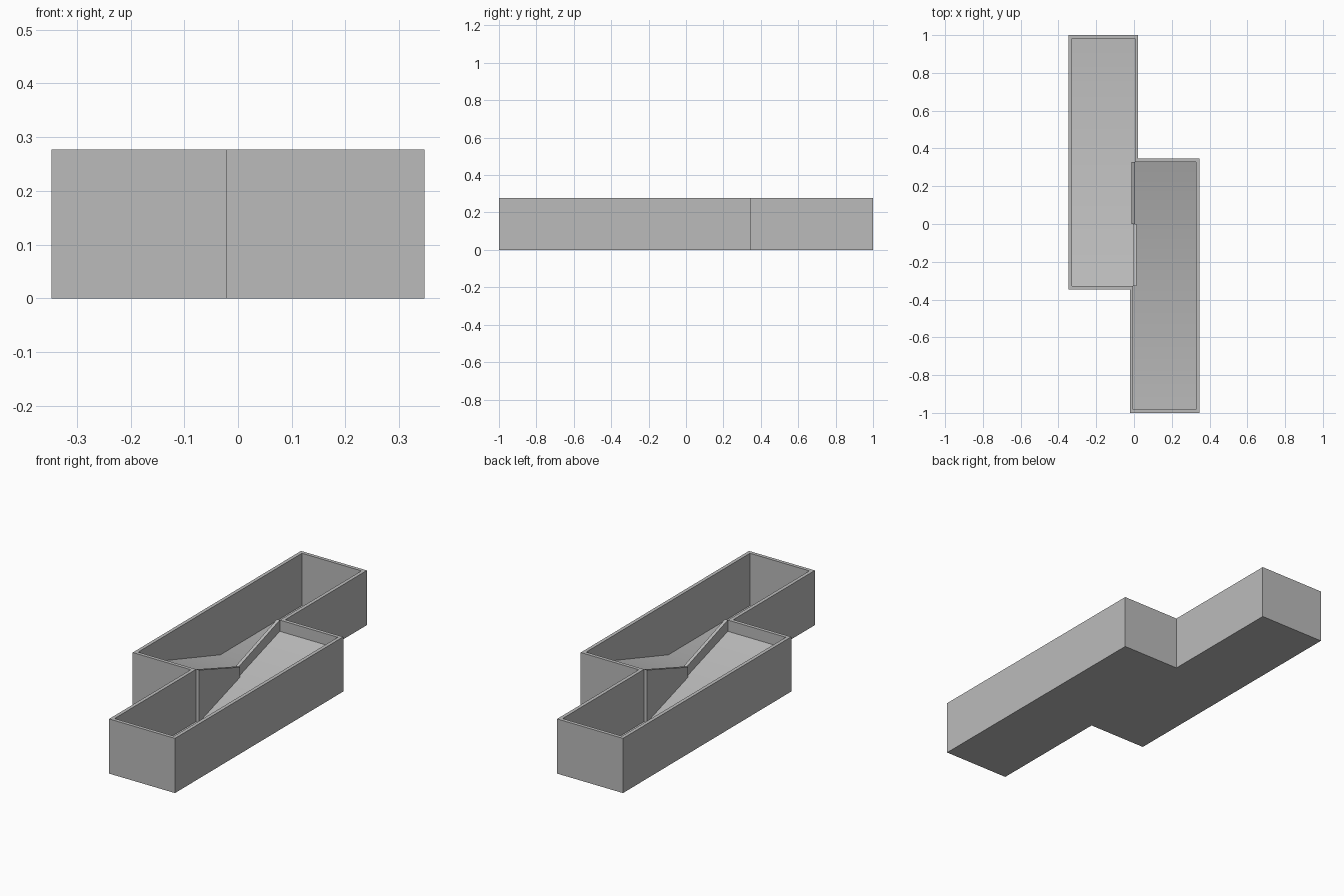
import bpy
import bmesh
from math import pi
from mathutils import Matrix

cube = bpy.data.objects.get("Cube")
if cube:
    bpy.data.objects.remove(cube, do_unlink=True)

HEIGHT = 0.277
WALL = 0.018
FLOOR = 0.012
RAMP_TOP = 0.22
NOTCH = 0.166
SIDE, END, STEP = 0.347, 1.0, 0.022
IN_SIDE, IN_END, IN_STEP = SIDE - WALL, END - WALL, STEP - WALL

grey = bpy.data.materials.new("plain grey")
grey.use_nodes = True
grey.diffuse_color = (0.5, 0.5, 0.5, 1)
grey.node_tree.nodes["Principled BSDF"].inputs["Base Color"].default_value = (0.5, 0.5, 0.5, 1)


def finish(name, bm, turned=False):
    """Turn a bmesh into a shaded object, optionally spun half a turn about z."""
    if turned:
        bmesh.ops.transform(bm, matrix=Matrix.Rotation(pi, 4, "Z"), verts=bm.verts)
    mesh = bpy.data.meshes.new(name)
    bm.to_mesh(mesh)
    bm.free()
    mesh.materials.append(grey)
    obj = bpy.data.objects.new(name, mesh)
    bpy.context.collection.objects.link(obj)
    bpy.ops.object.select_all(action="DESELECT")
    obj.select_set(True)
    bpy.context.view_layer.objects.active = obj
    bpy.ops.object.shade_smooth_by_angle(angle=pi / 6)
    return obj


def outline(side, end, step):
    """Footprint of two offset rectangles; the second half is the first spun round."""
    half = [(-step, -end), (side, -end), (side, side), (step, side)]
    return half + [(-x, -y) for x, y in half]


# Casing: outer sides, underside, rim and inner sides
bm = bmesh.new()
outer, inner = outline(SIDE, END, STEP), outline(IN_SIDE, IN_END, IN_STEP)
rings = [[bm.verts.new((x, y, z)) for x, y in pts]
         for pts, z in ((outer, 0), (outer, HEIGHT), (inner, HEIGHT), (inner, FLOOR))]
bm.faces.new(rings[0][::-1])
for low, high in zip(rings, rings[1:]):
    for i in range(len(low)):
        j = (i + 1) % len(low)
        bm.faces.new((low[i], low[j], high[j], high[i]))
finish("casing", bm)

for label, turned in (("front", False), ("back", True)):
    # Floor: flat run that bends up into a ramp
    bm = bmesh.new()
    profile = [(-IN_END, FLOOR), (-IN_SIDE, FLOOR), (IN_SIDE, RAMP_TOP)]
    rows = [[bm.verts.new((x, y, z)) for x in (-IN_STEP, IN_SIDE)] for y, z in profile]
    for a, b in zip(rows, rows[1:]):
        bm.faces.new((a[0], a[1], b[1], b[0]))
    finish(label + "_ramp_floor", bm, turned)

    # Divider half: thin wall whose top slopes down to the middle
    bm = bmesh.new()
    profile = [(0, FLOOR), (IN_SIDE, FLOOR), (IN_SIDE, HEIGHT), (0, NOTCH)]
    face = bm.faces.new([bm.verts.new((-0.012, y, z)) for y, z in profile])
    grown = bmesh.ops.extrude_face_region(bm, geom=[face])["geom"]
    bmesh.ops.translate(bm, vec=(0.012 + IN_STEP, 0, 0),
                        verts=[v for v in grown if isinstance(v, bmesh.types.BMVert)])
    bmesh.ops.recalc_face_normals(bm, faces=bm.faces)
    finish(label + "_divider", bm, turned)
